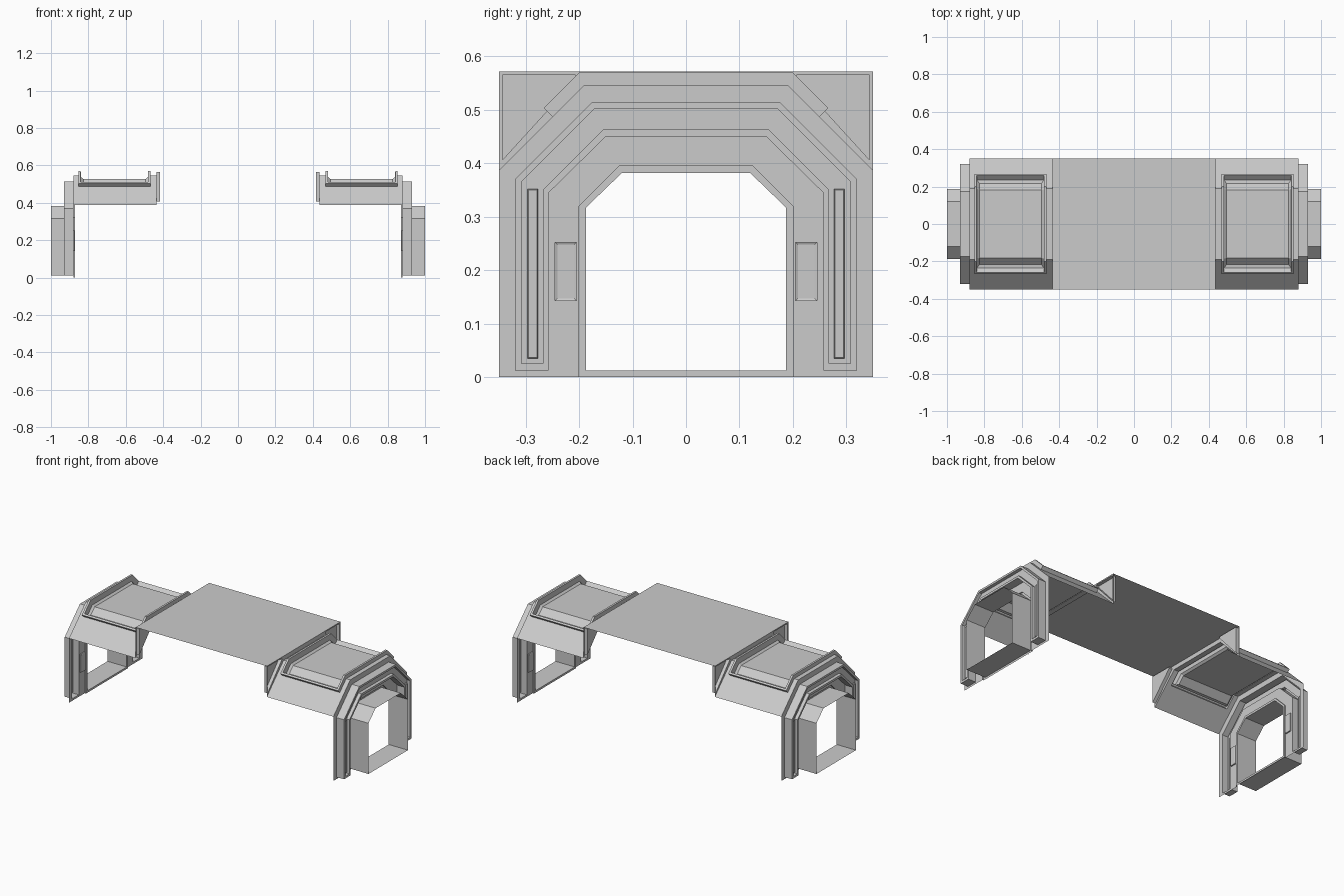
import bpy, bmesh
from mathutils import Vector

if "Cube" in bpy.data.objects:
    bpy.data.objects.remove(bpy.data.objects["Cube"], do_unlink=True)

grey = bpy.data.materials.new("plain_grey")
grey.use_nodes = True
COLOUR = (0.6, 0.6, 0.6, 1)
grey.diffuse_color = COLOUR
grey.node_tree.nodes["Principled BSDF"].inputs["Base Color"].default_value = COLOUR


def finish(bm, name, side=1):
    """Turn a bmesh into an object, mirrored across x when side is -1."""
    for v in bm.verts:
        v.co.x *= side
    bmesh.ops.recalc_face_normals(bm, faces=bm.faces)
    mesh = bpy.data.meshes.new(name)
    bm.to_mesh(mesh)
    bm.free()
    mesh.materials.append(grey)
    bpy.context.collection.objects.link(bpy.data.objects.new(name, mesh))


def bridge(bm, a, b, closed=False):
    n = len(a)
    for i in range(n if closed else n - 1):
        j = (i + 1) % n
        bm.faces.new((a[i], a[j], b[j], b[i]))


def loop(bm, points):
    return [bm.verts.new(p) for p in points]


def arch(x, width, shoulder, corner, top, base):
    """Chamfered arch outline standing at a given x."""
    half = [(width, base), (width, shoulder), (corner, top)]
    return [(x, -y, z) for y, z in half] + [(x, y, z) for y, z in reversed(half)]


def press(bm, x, y0, y1, z0, z1, depth, border):
    """Cut a rectangle in the leg faces at x, push it along x, then inset it."""
    for s in (1, -1):
        def leg_faces():
            return [f for f in bm.faces
                    if all(abs(v.co.x - x) < 1e-4 for v in f.verts)
                    and y0 - 0.02 < f.calc_center_median().y * s < y1 + 0.02
                    and f.calc_center_median().z > 0.015]
        for co, no in (((x, y0 * s, 0), (0, 1, 0)), ((x, y1 * s, 0), (0, 1, 0)),
                       ((x, 0, z0), (0, 0, 1)), ((x, 0, z1), (0, 0, 1))):
            fs = leg_faces()
            geom = fs + list({e for f in fs for e in f.edges}) + list({v for f in fs for v in f.verts})
            bmesh.ops.bisect_plane(bm, geom=geom, plane_co=co, plane_no=no)
        inside = [f for f in leg_faces()
                  if y0 < f.calc_center_median().y * s < y1
                  and z0 < f.calc_center_median().z < z1]
        new = bmesh.ops.extrude_face_region(bm, geom=inside)["geom"]
        bmesh.ops.delete(bm, geom=inside, context="FACES")
        for v in new:
            if isinstance(v, bmesh.types.BMVert):
                v.co.x += depth
        caps = [f for f in new if isinstance(f, bmesh.types.BMFace)]
        bmesh.ops.inset_region(bm, faces=caps, thickness=border, depth=0)
        for v in {v for f in caps for v in f.verts}:
            v.co.x += depth * 0.3


WALL, FRAME, GROOVE, END = 0.88, 0.93, 0.91, 1.0
ROOF_X = 0.437
SHOULDER, CORNER, ROOF_Z, TOP = (0.35, 0.387), 0.19, 0.547, 0.572


def end_wall(side, label):
    """Wall with a hollow stepped arch, a door trim and the short passage."""
    bm = bmesh.new()
    frame_out = (0.32, 0.37, 0.175, 0.515, 0.012)
    groove_out = (0.308, 0.365, 0.17, 0.503, 0.025)
    groove_in = (0.268, 0.35, 0.155, 0.463, 0.025)
    frame_in = (0.257, 0.345, 0.15, 0.45, 0.012)
    trim = (0.2, 0.32, 0.125, 0.395, 0)
    door = (0.1875, 0.317, 0.12, 0.382, 0.012)
    steps = [(WALL, (*SHOULDER, CORNER, ROOF_Z, 0)), (WALL, frame_out), (FRAME, frame_out),
             (FRAME, groove_out), (GROOVE, groove_out), (GROOVE, groove_in),
             (FRAME, groove_in), (FRAME, frame_in), (WALL, frame_in), (WALL, trim)]
    rings = [loop(bm, arch(x, *p)) for x, p in steps]
    for a, b in zip(rings, rings[1:]):
        bridge(bm, a, b)
    # feet of the arch legs
    last = len(rings) - 1
    for i in range(4):
        for k in (0, -1):
            bm.faces.new((rings[i][k], rings[i + 1][k], rings[last - 1 - i][k], rings[last - i][k]))
    # door trim and passage tube with its floor
    lip = loop(bm, arch(WALL - 0.008, *trim))
    inner = loop(bm, arch(WALL - 0.008, *door))
    outer = loop(bm, arch(END, *door))
    bridge(bm, rings[-1], lip)
    bridge(bm, lip, inner, True)
    bridge(bm, inner, outer, True)
    press(bm, WALL, 0.205, 0.245, 0.143, 0.252, -0.007, 0.006)   # wall panels
    press(bm, GROOVE, 0.277, 0.297, 0.035, 0.352, 0.008, 0.003)  # strips in the legs
    finish(bm, label + "_end_wall", side)


def roof(side, label):
    """Chamfered roof with a raised rim around a sunken panel."""
    bm = bmesh.new()

    def ring(d, x0, x1, reach):
        k = d * 0.7071
        slope = ROOF_Z + CORNER
        end = (reach + k, slope - reach + k)
        top = (CORNER + d * 0.414, ROOF_Z + d)
        ys = [(-end[0], end[1]), (-top[0], top[1]), top, end]
        return loop(bm, [(x0, *p) for p in ys] + [(x1, *p) for p in reversed(ys)])

    rings = [ring(0, ROOF_X, WALL, SHOULDER[0]),
             ring(0, 0.468, 0.853, 0.25), ring(0.023, 0.468, 0.853, 0.25),
             ring(0.023, 0.48, 0.841, 0.242), ring(-0.01, 0.482, 0.839, 0.241),
             ring(-0.02, 0.494, 0.827, 0.232)]
    for a, b in zip(rings, rings[1:]):
        bridge(bm, a, b, True)
    f = rings[-1]
    bridge(bm, f[:4], f[:3:-1])
    finish(bm, label + "_roof", side)


def bulkhead(side, label):
    """Step from the roof up to the centre deck, with recessed corner panels."""
    bm = bmesh.new()
    bm.faces.new(loop(bm, [(ROOF_X, -CORNER, ROOF_Z), (ROOF_X, CORNER, ROOF_Z),
                           (ROOF_X, 0.2, TOP), (ROOF_X, -0.2, TOP)]))
    edge = [SHOULDER, (CORNER, ROOF_Z), (0.2, TOP), (0.35, TOP)]
    inset = [(0.343, 0.407), (0.207, 0.556), (0.207, 0.565), (0.343, 0.565)]
    for s in (1, -1):
        a, b, c = (loop(bm, [(x, y * s, z) for y, z in pts]) for x, pts in
                   ((ROOF_X, edge), (ROOF_X, inset), (0.417, inset)))
        bridge(bm, a, b, True)
        bridge(bm, b, c, True)
        bm.faces.new(c)
    finish(bm, label + "_bulkhead", side)


for side, label in ((1, "left"), (-1, "right")):
    end_wall(side, label)
    roof(side, label)
    bulkhead(side, label)

# flat centre deck
deck = bmesh.new()
deck.faces.new(loop(deck, [(sx * ROOF_X, sy * 0.35, TOP)
                           for sx, sy in ((-1, -1), (1, -1), (1, 1), (-1, 1))]))
finish(deck, "centre_deck")
